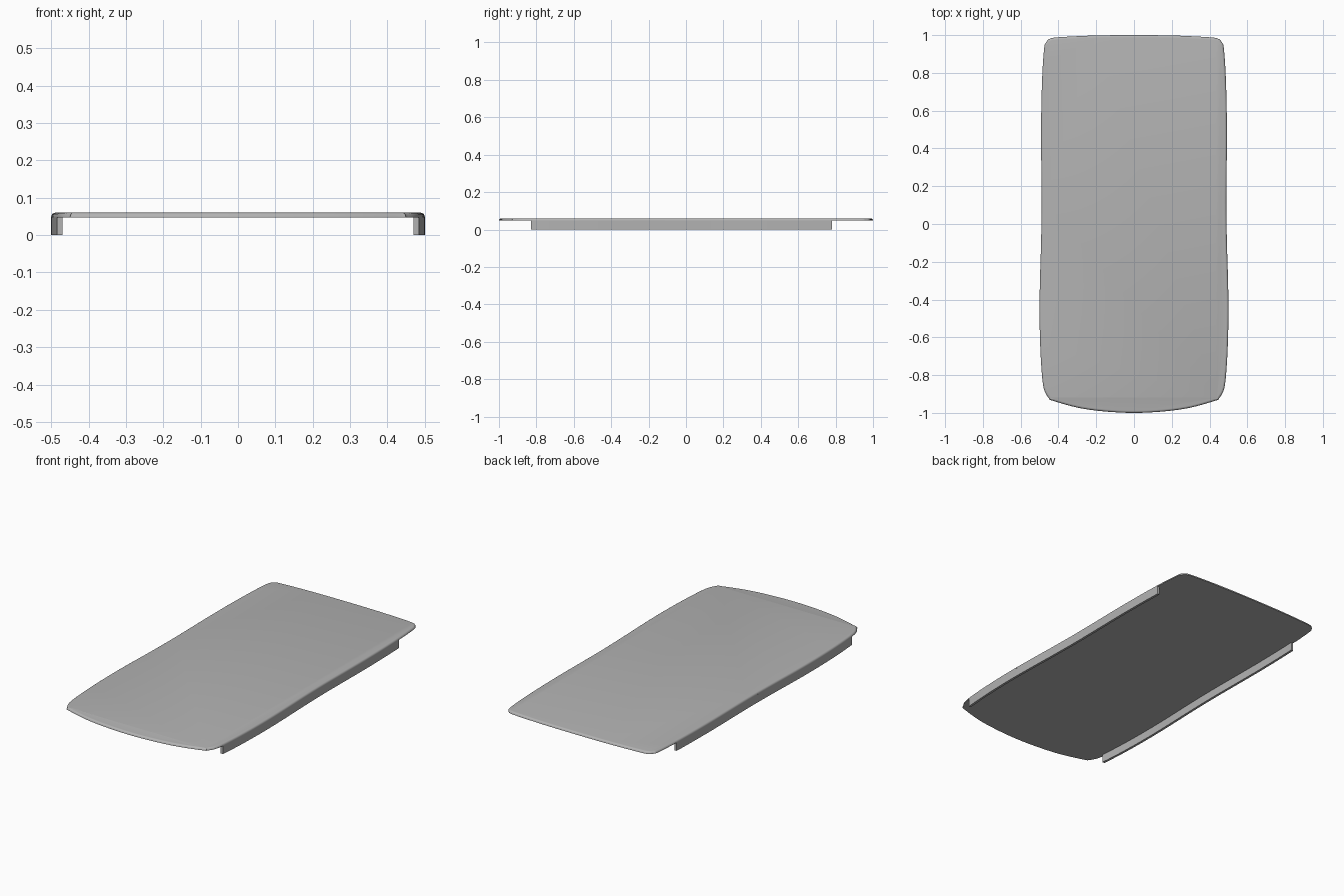
import bpy, bmesh, math
from mathutils import Vector

cube = bpy.data.objects.get("Cube")
if cube:
    bpy.data.objects.remove(cube)

SLAB_BOTTOM, SLAB_TOP, ROUND = 0.047, 0.06, 0.012
RAIL_FRONT, RAIL_BACK, RAIL_THICK = -0.83, 0.78, 0.014

grey = bpy.data.materials.new("light grey")
grey.use_nodes = True
grey.diffuse_color = (0.45, 0.45, 0.45, 1)
grey.node_tree.nodes["Principled BSDF"].inputs["Base Color"].default_value = (0.45, 0.45, 0.45, 1)

# Half outline of the panel, front centre to back centre
HALF = [Vector(p) for p in [
    (0, -1), (0.16, -0.992), (0.3, -0.972), (0.435, -0.934), (0.45, -0.924), (0.478, -0.87),
    (0.491, -0.75), (0.498, -0.6), (0.5, -0.45), (0.498, -0.3), (0.492, -0.1),
    (0.489, 0.08), (0.49, 0.25), (0.492, 0.45), (0.49, 0.65), (0.484, 0.82),
    (0.475, 0.935), (0.465, 0.962), (0.44, 0.983), (0.36, 0.991), (0.2, 0.998), (0, 1)]]


def flip(p):
    return Vector((-p.x, p.y))


def smooth_path(pts, steps=4):
    """Catmull-Rom curve through the half outline, mirrored at both ends."""
    ext = [flip(pts[1])] + pts + [flip(pts[-2])]
    out = []
    for a, b, c, d in zip(ext, ext[1:], ext[2:], ext[3:]):
        for i in range(steps):
            t = i / steps
            out.append(0.5 * (2 * b + (c - a) * t + (2 * a - 5 * b + 4 * c - d) * t ** 2
                              + (3 * b - a - 3 * c + d) * t ** 3))
    return out + [pts[-1]]


def inset(loop, amount):
    """Move each point of a closed anticlockwise loop inward."""
    n = len(loop)
    result = []
    for i, p in enumerate(loop):
        t = (loop[(i + 1) % n] - loop[i - 1]).normalized()
        result.append(p + Vector((-t.y, t.x)) * amount)
    return result


def stack(name, rings):
    """Closed solid skinned through equal-length rings of (points, height)."""
    bm = bmesh.new()
    layers = [[bm.verts.new((p.x, p.y, z)) for p in pts] for pts, z in rings]
    n = len(layers[0])
    for low, high in zip(layers, layers[1:]):
        for i in range(n):
            j = (i + 1) % n
            bm.faces.new((low[i], low[j], high[j], high[i]))
    bm.faces.new(layers[0][::-1])
    bm.faces.new(layers[-1])
    bmesh.ops.recalc_face_normals(bm, faces=bm.faces)
    mesh = bpy.data.meshes.new(name)
    bm.to_mesh(mesh)
    bm.free()
    mesh.materials.append(grey)
    obj = bpy.data.objects.new(name, mesh)
    bpy.context.collection.objects.link(obj)
    bpy.ops.object.select_all(action='DESELECT')
    obj.select_set(True)
    bpy.context.view_layer.objects.active = obj
    bpy.ops.object.shade_smooth_by_angle(angle=math.radians(35))
    return obj


half = smooth_path(HALF)
outline = half + [flip(p) for p in half[-2:0:-1]]

# Panel with a rounded upper edge
rings = [(outline, SLAB_BOTTOM)]
for k in range(5):
    a = k / 4 * math.pi / 2
    rings.append((inset(outline, ROUND * (1 - math.cos(a))),
                  SLAB_TOP - ROUND * (1 - math.sin(a))))
stack("panel", rings)


# Side rails follow the panel edge
def edge_at(y):
    for a, b in zip(half, half[1:]):
        if a.y <= y <= b.y:
            return a.lerp(b, (y - a.y) / (b.y - a.y))


count = 40
outer = [edge_at(RAIL_FRONT + (RAIL_BACK - RAIL_FRONT) * i / count) for i in range(count + 1)]
inner = [p - Vector((RAIL_THICK, 0)) for p in reversed(outer)]
section = outer + inner
for name, pts in (("left_rail", section), ("right_rail", [flip(p) for p in section])):
    stack(name, [(pts, 0), (pts, SLAB_BOTTOM)])
